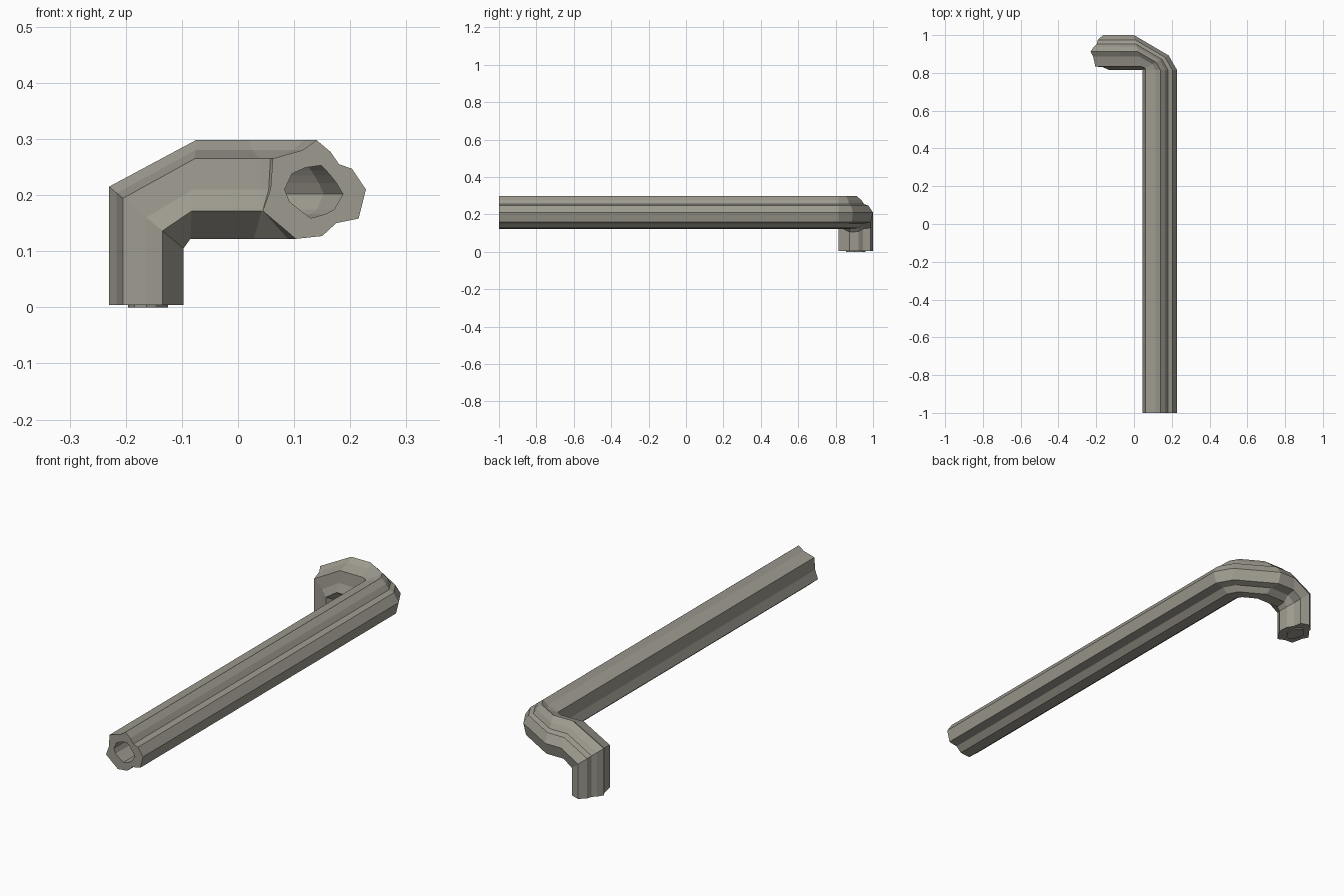
import bpy, bmesh, math

if "Cube" in bpy.data.objects:
    bpy.data.objects.remove(bpy.data.objects["Cube"])

# Lobed cross-section of the pipe: (u across, v up), as seen at the front end
outer = [(0.14, 0.298), (0.165, 0.277), (0.18, 0.255), (0.203, 0.247),
         (0.228, 0.21), (0.215, 0.158), (0.175, 0.15), (0.15, 0.127),
         (0.103, 0.122), (0.044, 0.172), (0.058, 0.21), (0.062, 0.265),
         (0.115, 0.28)]
# Irregular bore with one matching point per outer point
inner = [(0.148, 0.253), (0.157, 0.244), (0.165, 0.235), (0.175, 0.222),
         (0.187, 0.202), (0.171, 0.174), (0.155, 0.166), (0.13, 0.159),
         (0.112, 0.172), (0.092, 0.188), (0.083, 0.21), (0.096, 0.238),
         (0.12, 0.249)]


def across(u):
    return (u - 0.044) / 0.184


def drop_x(v):
    return -0.097 - (v - 0.122) * 0.755


# Stations along the path: each maps a section point into space
stations = [
    lambda u, v: (u, -1.0, v),                                              # front end
    lambda u, v: (u, 0.815, v),                                             # bend start
    lambda u, v: (0.044 + 0.140 * across(u), 0.817 + 0.075 * across(u), v),  # bend middle
    lambda u, v: (0.042 - 0.042 * across(u), u + 0.772, v),                 # bend end
    lambda u, v: (-0.085 + 0.01 * (v - 0.122) / 0.176, u + 0.772, v),       # elbow start
    lambda u, v: (drop_x(v), u + 0.772, 0.105 + 0.11 * (v - 0.122) / 0.176),  # elbow end
    lambda u, v: (drop_x(v), u + 0.772, 0.004),                             # lower end
]

bm = bmesh.new()
n = len(outer)


def bridge(a, b):
    for i in range(n):
        j = (i + 1) % n
        bm.faces.new((a[i], a[j], b[j], b[i]))


def sweep(section):
    rings = [[bm.verts.new(f(*p)) for p in section] for f in stations]
    for a, b in zip(rings, rings[1:]):
        bridge(a, b)
    return rings


# Outer skin, bore and the two rims
skin = sweep(outer)
bore = sweep(inner)
bridge(skin[0], bore[0])
bridge(skin[-1], bore[-1])

# Small plug slightly proud of the lower end
plug = [bm.verts.new((v.co.x, v.co.y, 0.0)) for v in bore[-1]]
bridge(bore[-1], plug)
bm.faces.new(plug)

bmesh.ops.recalc_face_normals(bm, faces=bm.faces[:])
mesh = bpy.data.meshes.new("bent_pipe")
bm.to_mesh(mesh)
bm.free()

# Dull warm grey metal
metal = bpy.data.materials.new("warm_grey")
metal.diffuse_color = (0.34, 0.325, 0.275, 1)
metal.use_nodes = True
metal.node_tree.nodes["Principled BSDF"].inputs["Base Color"].default_value = metal.diffuse_color
mesh.materials.append(metal)

pipe = bpy.data.objects.new("bent_pipe", mesh)
bpy.context.collection.objects.link(pipe)
